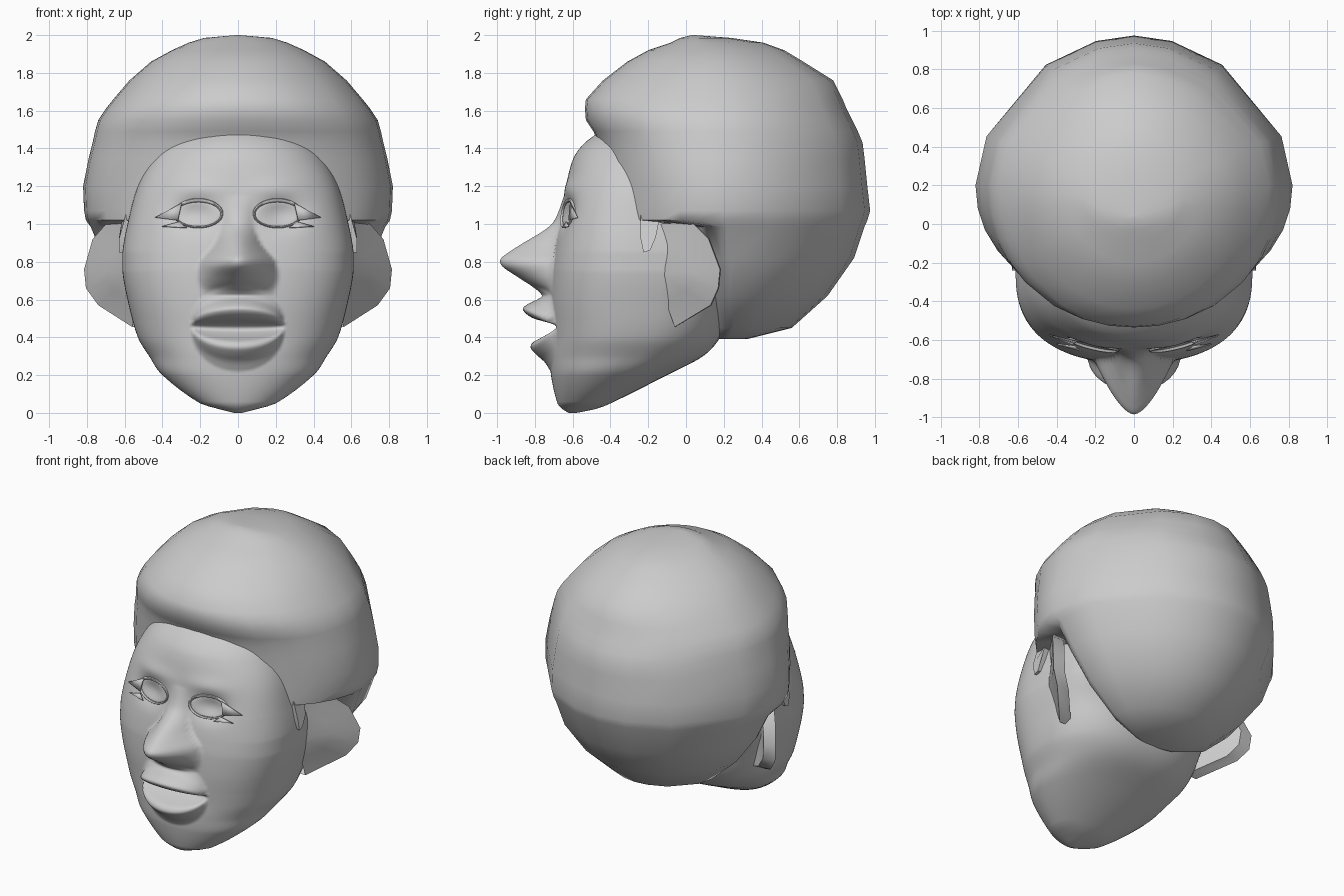
import bpy, bmesh, math
from mathutils import Vector

if "Cube" in bpy.data.objects:
    bpy.data.objects.remove(bpy.data.objects["Cube"])

grey = bpy.data.materials.new("plain_grey")
grey.diffuse_color = (0.6, 0.6, 0.6, 1)
grey.use_nodes = True
grey.node_tree.nodes["Principled BSDF"].inputs["Base Color"].default_value = grey.diffuse_color


def interp(table, z):
    """Smooth lookup in rows (z, value, value, ...)."""
    if z <= table[0][0]:
        return table[0][1:]
    if z >= table[-1][0]:
        return table[-1][1:]
    i = next(k for k in range(len(table) - 1) if z <= table[k + 1][0])
    a, b = table[i], table[i + 1]
    p, q = table[max(i - 1, 0)], table[min(i + 2, len(table) - 1)]
    h = b[0] - a[0]
    t = (z - a[0]) / h
    out = []
    for c in range(1, len(a)):
        m0 = (b[c] - p[c]) / (b[0] - p[0]) * h
        m1 = (q[c] - a[c]) / (q[0] - a[0]) * h
        lim = 2 * abs(b[c] - a[c])
        m0, m1 = max(-lim, min(lim, m0)), max(-lim, min(lim, m1))
        out.append((2*t**3 - 3*t*t + 1) * a[c] + (t**3 - 2*t*t + t) * m0
                   + (3*t*t - 2*t**3) * b[c] + (t**3 - t*t) * m1)
    return out


def finish(name, bm, angle=50):
    bmesh.ops.recalc_face_normals(bm, faces=bm.faces)
    me = bpy.data.meshes.new(name)
    bm.to_mesh(me)
    bm.free()
    ob = bpy.data.objects.new(name, me)
    bpy.context.collection.objects.link(ob)
    me.materials.append(grey)
    bpy.ops.object.select_all(action='DESELECT')
    bpy.context.view_layer.objects.active = ob
    ob.select_set(True)
    bpy.ops.object.shade_smooth_by_angle(angle=math.radians(angle))
    return ob


def sweep(n):
    return [math.sin(-math.pi / 2 + math.pi * i / n) for i in range(n)]


def ring(z, w, yf, yb, yc, n, front, back, nb=None):
    """Closed horizontal section: front half then back half."""
    pts = []
    for us, r, s, e in ((front, yc - yf, 1, n), (back, yb - yc, -1, nb or n)):
        for u in us:
            depth = max(0, 1 - abs(u) ** e) ** (1 / e)
            pts.append(Vector((s * w * u, yc - s * r * depth, z)))
    return pts


def loft(rings):
    bm = bmesh.new()
    vs = [[bm.verts.new(p) for p in r] for r in rings]
    k = len(vs[0])
    for a, b in zip(vs, vs[1:]):
        for j in range(k):
            bm.faces.new((a[j], a[(j + 1) % k], b[(j + 1) % k], b[j]))
    bm.faces.new(vs[0][::-1])
    bm.faces.new(vs[-1])
    return bm


# face sections: z, half width, front y, back y, squareness
FACE = [(0, .02, -.62, -.58, 2), (.02, .1, -.655, -.48, 2), (.05, .2, -.68, -.40, 2),
        (.2, .40, -.715, -.10, 2.2), (.3, .47, -.72, .09, 2.3), (.4, .53, -.715, .18, 2.4),
        (.6, .585, -.72, .26, 2.5), (.75, .612, -.715, .38, 2.5), (.85, .612, -.70, .4, 2.5),
        (1.0, .585, -.67, .4, 2.5), (1.2, .53, -.635, .4, 2.3), (1.35, .45, -.595, .4, 2.05),
        (1.43, .37, -.535, .4, 2), (1.5, .25, -.44, .4, 2)]
# nose: z, protrusion, half width
NOSE = [(.62, 0, .2), (.65, .05, .2), (.68, .11, .205), (.72, .175, .21), (.78, .265, .205),
        (.815, .275, .19), (.86, .225, .15), (.9, .17, .12), (.97, .07, .09),
        (1.02, .03, .08), (1.15, 0, .07)]
# lips: z, protrusion
LIPS = [(.22, 0), (.27, .03), (.31, .075), (.345, .105), (.375, .095), (.405, .02), (.44, -.04),
        (.47, -.02), (.50, .09), (.55, .145), (.58, .11), (.61, .05), (.68, 0)]


def bump(x, z):
    x = abs(x)
    out = 0
    p, w = interp(NOSE, z)
    if x < w:
        out += p * (1 - (x / w) ** 1.7)
    if x < .24:
        s = math.sqrt(1 - (x / .24) ** 2)
        out += interp(LIPS, .46 + (z - .46) / (.15 + .85 * s))[0] * s
    # eye sockets and brows
    out -= .05 * math.exp(-((x - .23) / .11) ** 2 - ((z - 1.05) / .075) ** 2)
    out += .012 * math.exp(-((x - .2) / .14) ** 2 - ((z - 1.19) / .05) ** 2)
    return out


def face_y(x, z):
    w, yf, yb, n = interp(FACE, z)
    yc = min(-.25, (yf + yb) / 2)
    return yc - (yc - yf) * max(0, 1 - (abs(x) / w) ** n) ** (1 / n) - bump(x, z)


# face
zs = sorted({0, .008, .02, .035} | {.05 + 1.45 * i / 150 for i in range(151)})
rings = []
for z in zs:
    w, yf, yb, n = interp(FACE, z)
    r = ring(z, w, yf, yb, min(-.25, (yf + yb) / 2), n, sweep(120), sweep(24))
    for p in r[1:120]:
        p.y -= bump(p.x, z)
    rings.append(r)
finish("face", loft(rings), 130)

# hair: z, half width, front y, back y, widest y, squareness
HAIR = [(.39, .18, .17, .32, .22, 2), (.45, .37, .15, .56, .25, 2), (.62, .56, .10, .75, .25, 2),
        (.82, .71, .05, .89, .25, 2), (.985, .78, .0, .945, .22, 2), (1.02, .805, -.43, .96, .2, 2.1),
        (1.07, .815, -.43, .975, .2, 2.1), (1.2, .82, -.43, .96, .2, 2.1),
        (1.35, .79, -.45, .945, .2, 2.2), (1.43, .77, -.465, .935, .2, 2.2),
        (1.49, .757, -.49, .91, .2, 2.2), (1.55, .74, -.53, .88, .2, 2.15), (1.61, .70, -.535, .85, .2, 2.15),
        (1.66, .66, -.53, .83, .19, 2.1), (1.76, .575, -.44, .78, .18, 2), (1.86, .46, -.31, .62, .16, 2),
        (1.92, .35, -.2, .52, .15, 2), (1.96, .26, -.08, .41, .13, 2), (1.985, .18, -.03, .24, .09, 2),
        (2.0, .01, .03, .05, .04, 2)]
half = [1, .985, .94, .86, .76, .56, .37, .18]
front = [-u for u in half] + [0] + half[:0:-1]
half = [1, .93, .56, .24]
back = [-u for u in half] + [0] + half[:0:-1]
finish("hair", loft([ring(*row, front, back, 1.88) for row in HAIR]), 60)

EAR = [(.57, -.15, 1.0), (.69, .03, 1.01), (.77, .12, .92), (.815, .18, .76),
       (.805, .17, .66), (.74, .13, .57), (.56, -.06, .455)]
BURN = [(-.24, 1.2), (-.24, .92), (-.225, .85), (-.19, .86), (-.16, .93), (-.14, 1.03), (-.1, 1.12)]
LASHES = [[(.30, 1.11), (.44, 1.035), (.32, 1.02)], [(.31, 1.01), (.40, .985), (.27, .978)]]

for side, s in (("left", 1), ("right", -1)):
    # ear: thick flap flaring out of the cheek
    bm = bmesh.new()
    hub = Vector((.575, -.16, .74))
    outer = [Vector(p) for p in EAR]
    loops = [[hub.lerp(p, .55) + Vector((-.01, 0, 0)) for p in outer], outer,
             [Vector((p.x - .09, p.y + .005, p.z)) for p in outer]]
    vs = [[bm.verts.new((s * p.x, p.y, p.z)) for p in loop] for loop in loops]
    ends = [bm.verts.new((s * x, y, .74)) for x, y in ((.575, -.16), (.5, -.10))]
    for i in range(len(EAR) - 1):
        bm.faces.new((ends[0], vs[0][i], vs[0][i + 1]))
        bm.faces.new((ends[1], vs[2][i + 1], vs[2][i]))
        for a, b in zip(vs, vs[1:]):
            bm.faces.new((a[i], b[i], b[i + 1], a[i + 1]))
    finish(side + "_ear", bm)

    # sideburn
    bm = bmesh.new()
    a = [bm.verts.new((s * .53, y, z)) for y, z in BURN]
    b = [bm.verts.new((s * (.63 - .35 * max(0, z - .98)), y, z)) for y, z in BURN]
    bm.faces.new(a)
    bm.faces.new(b)
    for i in range(len(BURN)):
        j = (i + 1) % len(BURN)
        bm.faces.new((a[i], a[j], b[j], b[i]))
    finish(side + "_sideburn", bm, 30)

    # eyeball, following the face surface
    bm = bmesh.new()
    bmesh.ops.create_uvsphere(bm, u_segments=24, v_segments=12, radius=1)
    for v in bm.verts:
        x, z = .21 + .12 * v.co.x, 1.053 + .066 * v.co.z
        v.co = (s * x, face_y(x, z) + .012 * v.co.y, z)
    finish(side + "_eyeball", bm)

    # eyelid rim, heavier on top
    bm = bmesh.new()
    vs = []
    for i in range(32):
        t = math.tau * i / 32
        row = []
        for k in range(8):
            q = math.tau * k / 8
            e = (.007 + .004 * math.sin(t)) * math.cos(q)
            x, z = .21 + (.125 + e) * math.cos(t), 1.053 + (.072 + e) * math.sin(t)
            row.append(bm.verts.new((s * x, face_y(x, z) + .012 * math.sin(q), z)))
        vs.append(row)
    for i in range(32):
        for k in range(8):
            i2, k2 = (i + 1) % 32, (k + 1) % 8
            bm.faces.new((vs[i][k], vs[i2][k], vs[i2][k2], vs[i][k2]))
    finish(side + "_eyelid", bm)

    # lash wings at the outer corner
    bm = bmesh.new()
    for tri in LASHES:
        bm.faces.new([bm.verts.new((s * x, face_y(x, z) - .02, z)) for x, z in tri])
    m = finish(side + "_lashes", bm).modifiers.new("thickness", 'SOLIDIFY')
    m.thickness = .008
